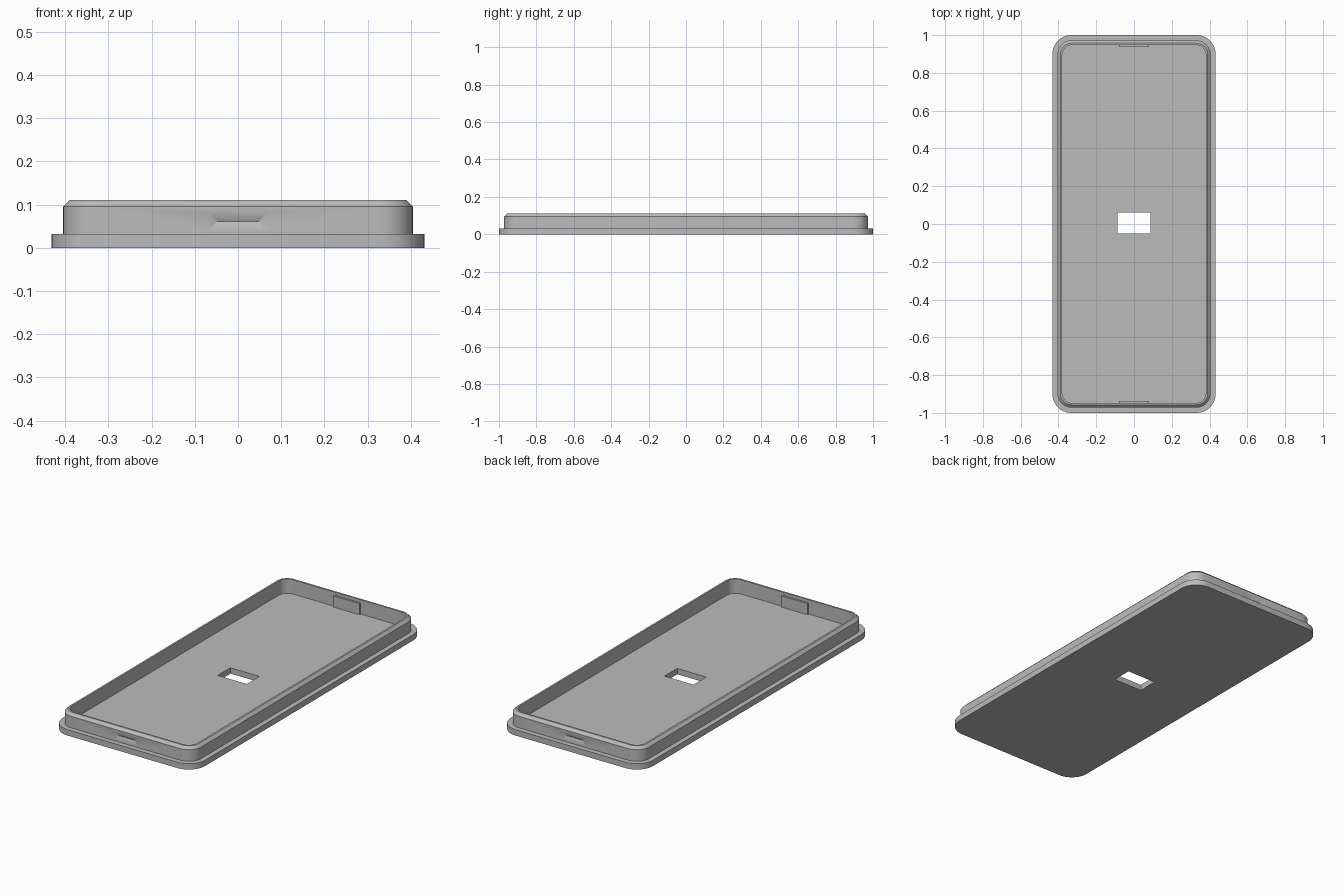
import bpy, bmesh, math
from mathutils import Vector

old = bpy.data.objects.get("Cube")
if old:
    bpy.data.objects.remove(old, do_unlink=True)

grey = bpy.data.materials.new("plain grey")
grey.use_nodes = True
colour = (0.5, 0.5, 0.5, 1)
grey.diffuse_color = colour
grey.node_tree.nodes["Principled BSDF"].inputs["Base Color"].default_value = colour


def finish(name, bm):
    bmesh.ops.recalc_face_normals(bm, faces=bm.faces)
    mesh = bpy.data.meshes.new(name)
    bm.to_mesh(mesh)
    bm.free()
    mesh.materials.append(grey)
    obj = bpy.data.objects.new(name, mesh)
    bpy.context.collection.objects.link(obj)
    return obj


def rounded_ring(bm, half_x, half_y, radius, z, steps=10):
    ring = []
    for quarter, (sx, sy) in enumerate([(1, 1), (-1, 1), (-1, -1), (1, -1)]):
        for i in range(steps + 1):
            a = (quarter + i / steps) * math.pi / 2
            ring.append(bm.verts.new((sx * (half_x - radius) + radius * math.cos(a),
                                      sy * (half_y - radius) + radius * math.sin(a), z)))
    return ring


def box(name, low, high):
    bm = bmesh.new()
    bmesh.ops.create_cube(bm, size=1)
    low, high = Vector(low), Vector(high)
    for v in bm.verts:
        v.co = (low + high) / 2 + v.co * (high - low)
    return finish(name, bm)


def groove_cutter(side):
    # hipped wedge whose ridge points into the wall
    bm = bmesh.new()
    wall, ridge, out = side * 0.972, side * 0.962, side * 1.0
    base = [(-0.07, 0.039), (0.07, 0.039), (0.07, 0.082), (-0.07, 0.082)]
    points = [(x, y, z) for y in (wall, out) for x, z in base]
    points += [(-0.048, ridge, 0.061), (0.048, ridge, 0.061)]
    for p in points:
        bm.verts.new(p)
    bmesh.ops.convex_hull(bm, input=bm.verts)
    return finish("groove_cutter", bm)


def cut(obj, cutter):
    mod = obj.modifiers.new("cut", "BOOLEAN")
    mod.operation = "DIFFERENCE"
    mod.solver = "EXACT"
    mod.object = cutter
    bpy.context.view_layer.objects.active = obj
    bpy.ops.object.modifier_apply(modifier=mod.name)
    bpy.data.objects.remove(cutter, do_unlink=True)


# Tray: flange, outer wall, chamfered rim, inner wall and floor
bm = bmesh.new()
levels = [(0.432, 1.0, 0.10, 0.0), (0.432, 1.0, 0.10, 0.032),
          (0.405, 0.972, 0.075, 0.032), (0.405, 0.972, 0.075, 0.095),
          (0.390, 0.957, 0.060, 0.110), (0.380, 0.947, 0.050, 0.110),
          (0.380, 0.947, 0.050, 0.032)]
rings = [rounded_ring(bm, *level) for level in levels]
for a, b in zip(rings, rings[1:]):
    for i in range(len(a)):
        j = (i + 1) % len(a)
        bm.faces.new((a[i], a[j], b[j], b[i]))
bm.faces.new(rings[0])
bm.faces.new(rings[-1])
tray = finish("tray", bm)

# Floor opening and finger grooves in both end walls
cut(tray, box("opening_cutter", (-0.088, -0.05, -0.1), (0.088, 0.06, 0.1)))
for side in (-1, 1):
    cut(tray, groove_cutter(side))

# Pads behind the grooves
for side, name in ((-1, "front_pad"), (1, "back_pad")):
    ys = sorted((side * 0.937, side * 0.949))
    box(name, (-0.08, ys[0], 0.032), (0.08, ys[1], 0.093))

bpy.ops.object.select_all(action="DESELECT")
tray.select_set(True)
bpy.context.view_layer.objects.active = tray
bpy.ops.object.shade_smooth_by_angle(angle=math.radians(30))
